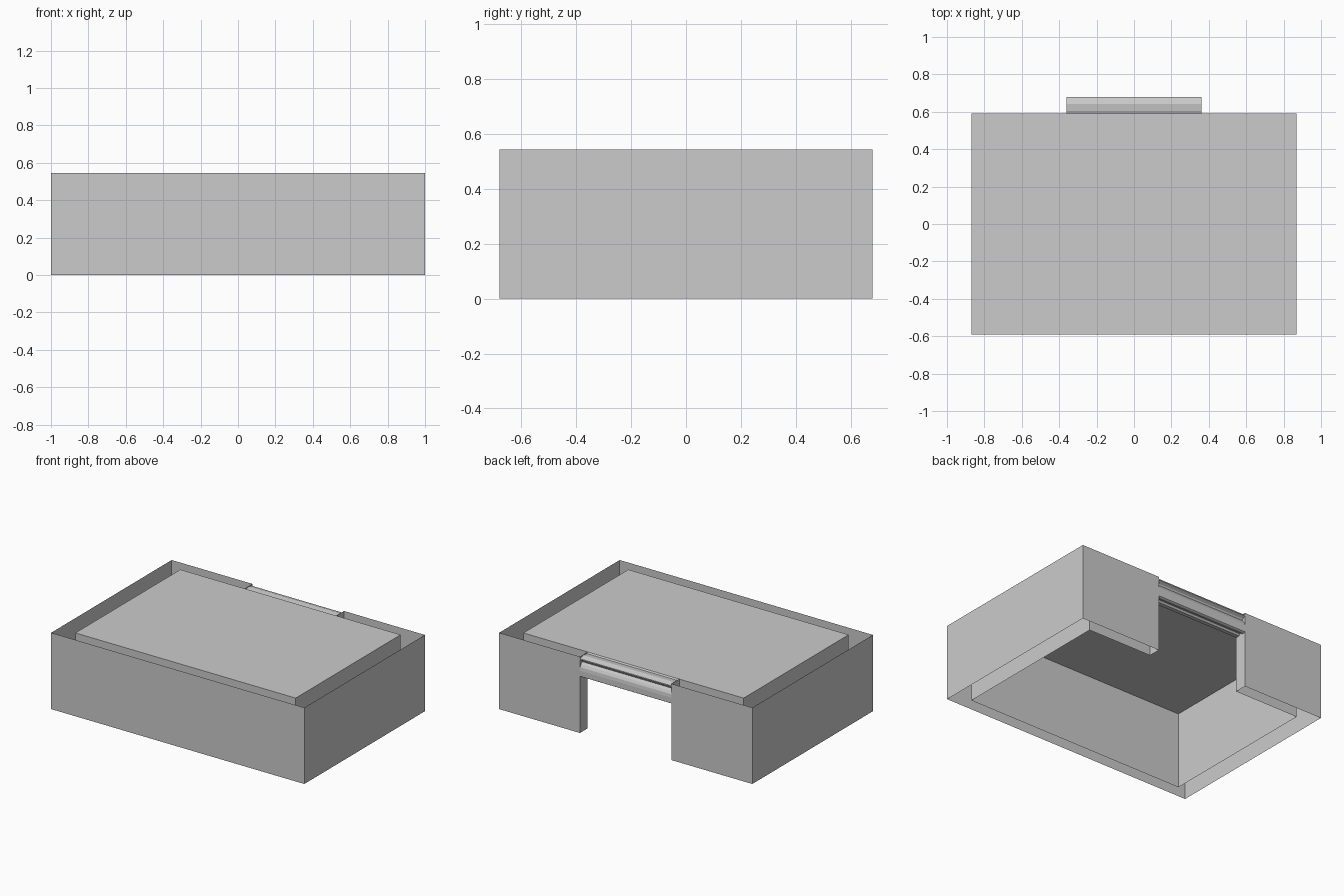
import bpy

if "Cube" in bpy.data.objects:
    bpy.data.objects.remove(bpy.data.objects["Cube"])

# Overall sizes: the walls are single sheets, open above and below the gap
OX, OY = 1.0, 0.68        # outer wall half sizes
IX, IY = 0.87, 0.592      # inner box half sizes
H, OPEN, LIP_Z = 0.545, 0.362, 0.40


def sheet(name, faces):
    """Make one object from a list of polygons, each a list of points."""
    verts, polys = [], []
    for pts in faces:
        polys.append(list(range(len(verts), len(verts) + len(pts))))
        verts += pts
    mesh = bpy.data.meshes.new(name)
    mesh.from_pydata(verts, [], polys)
    obj = bpy.data.objects.new(name, mesh)
    bpy.context.collection.objects.link(obj)
    return obj


def wall(a, b, z0=0.0, z1=H):
    """Upright rectangle between two plan points."""
    return [(*a, z0), (*b, z0), (*b, z1), (*a, z1)]


def surround(x, y):
    """Front and sides plus the back wall pieces either side of the opening."""
    return [wall((-x, -y), (x, -y)),
            wall((x, -y), (x, y)),
            wall((-x, y), (-x, -y)),
            wall((x, y), (OPEN, y)),
            wall((-OPEN, y), (-x, y))]


# Outer skirt
sheet("outer_walls", surround(OX, OY))

# Inner box, open below, with the back opening
top = [(-IX, -IY, H), (IX, -IY, H), (IX, IY, H), (-IX, IY, H)]
sheet("inner_box", surround(IX, IY)
      + [top, wall((OPEN, IY), (-OPEN, IY), LIP_Z, H)])

# Sides of the opening, joining inner and outer walls
sheet("opening_sides", [wall((OPEN, OY), (OPEN, IY)),
                        wall((-OPEN, IY), (-OPEN, OY))])

# Moulded lip across the top of the opening
profile = [(IY, H), (0.60, 0.536), (0.642, 0.541), (0.68, 0.530),
           (0.68, 0.522), (0.66, 0.510), (0.655, 0.500), (0.668, 0.485),
           (0.677, 0.468), (0.68, 0.445), (0.68, 0.405), (0.672, LIP_Z),
           (0.655, LIP_Z), (0.645, 0.412), (0.630, 0.412), (0.620, LIP_Z),
           (IY, LIP_Z)]
lip = sheet("back_lip", [[(OPEN, *p), (-OPEN, *p), (-OPEN, *q), (OPEN, *q)][::-1]
                         for p, q in zip(profile, profile[1:])])
